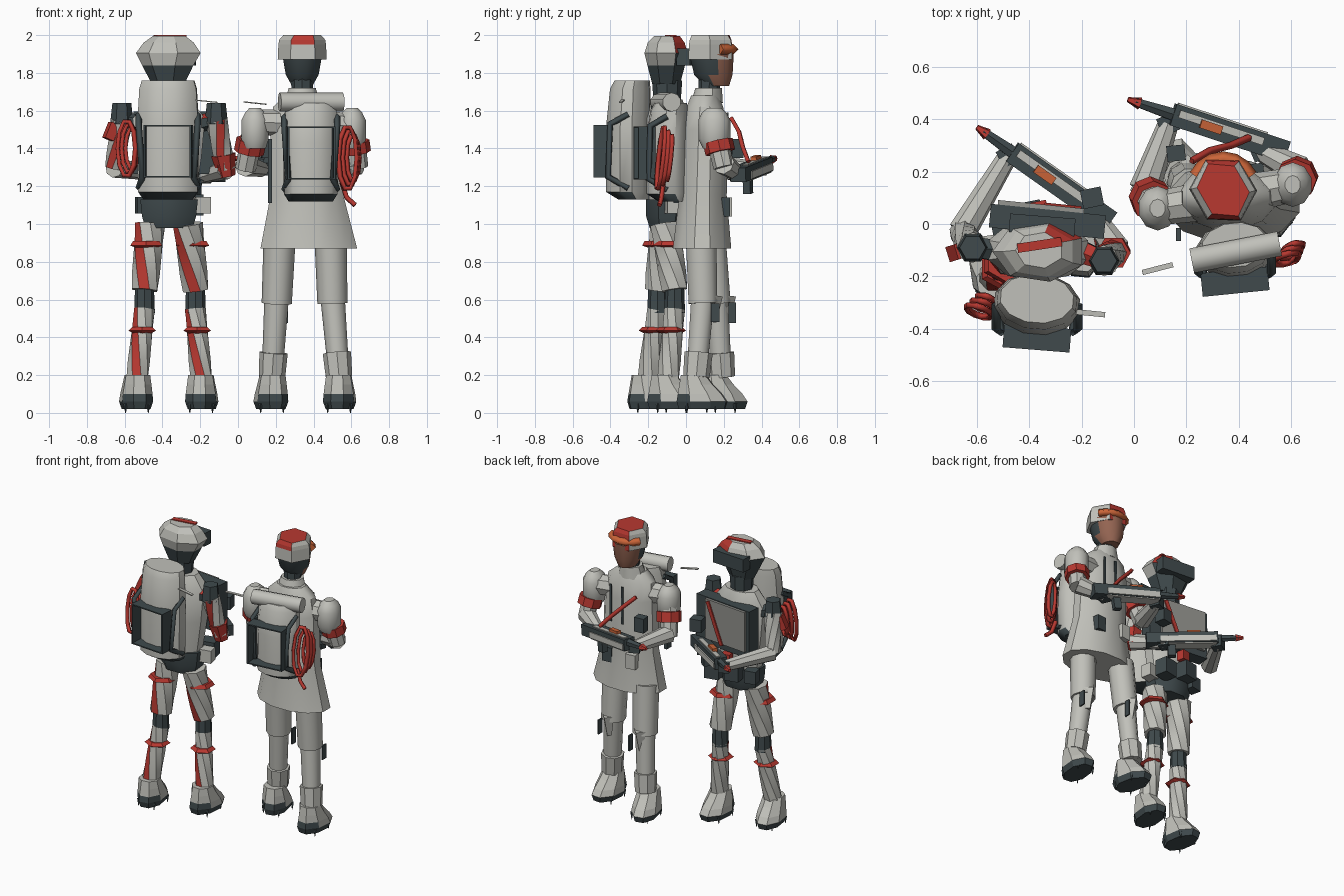
import bpy, bmesh, math
from mathutils import Vector, Matrix

if "Cube" in bpy.data.objects:
    bpy.data.objects.remove(bpy.data.objects["Cube"])


def mat(name, r, g, b):
    m = bpy.data.materials.new(name)
    m.diffuse_color = (r, g, b, 1)
    m.use_nodes = True
    m.node_tree.nodes["Principled BSDF"].inputs["Base Color"].default_value = m.diffuse_color
    return m


LIGHT = mat("light_grey", .53, .53, .49)
DARK = mat("dark_slate", .05, .068, .073)
RED = mat("red", .48, .04, .03)
ORANGE = mat("orange", .6, .13, .04)
SKIN = mat("brown_skin", .3, .13, .085)
GREY = mat("mid_grey", .3, .3, .28)


def finish(bm, name, mats, rule=None, smooth=True):
    bmesh.ops.recalc_face_normals(bm, faces=bm.faces)
    if rule:
        for f in bm.faces:
            f.material_index = rule(f.calc_center_median(), f.normal)
    me = bpy.data.meshes.new(name)
    bm.to_mesh(me)
    bm.free()
    ob = bpy.data.objects.new(name, me)
    bpy.context.collection.objects.link(ob)
    for m in mats:
        me.materials.append(m)
    if smooth:
        bpy.context.view_layer.objects.active = ob
        bpy.ops.object.select_all(action='DESELECT')
        ob.select_set(True)
        bpy.ops.object.shade_smooth_by_angle(angle=math.radians(38))
    return ob


def skin_rings(bm, rings, stripe=None):
    """Bridge rings of points, cap the ends, paint one column as a stripe."""
    vs = [[bm.verts.new(p) for p in r] for r in rings]
    n = len(vs[0])
    for a, b in zip(vs, vs[1:]):
        for i in range(n):
            f = bm.faces.new((a[i], a[(i + 1) % n], b[(i + 1) % n], b[i]))
            f.material_index = int(stripe is not None and i in stripe)
    bm.faces.new(vs[0])
    bm.faces.new(vs[-1])


def loft(name, rings, mats, n=10, rule=None, yaw=0, smooth=True):
    """Stack of ellipses: (z, centre x, centre y, radius x, radius y)."""
    bm = bmesh.new()
    out, c, s = [], math.cos(yaw), math.sin(yaw)
    for z, cx, cy, rx, ry in rings:
        pts = []
        for i in range(n):
            a = 2 * math.pi * (i + .5) / n
            x, y = rx * math.cos(a), ry * math.sin(a)
            pts.append((cx + x * c - y * s, cy + x * s + y * c, z))
        out.append(pts)
    skin_rings(bm, out)
    return finish(bm, name, mats, rule, smooth)


def limb(name, a, b, r0, r1, mats, n=8, stripe=None, twist=0, steps=1):
    """Tapered tube between two points, optionally with a winding stripe."""
    a, b = Vector(a), Vector(b)
    d = (b - a).normalized()
    u = d.cross(Vector((0, 1, 0) if abs(d.y) < .9 else (1, 0, 0))).normalized()
    v = d.cross(u)
    bm = bmesh.new()
    rings = []
    for k in range(steps + 1):
        t = k / steps
        r = r0 + (r1 - r0) * t
        rings.append([a.lerp(b, t) + r * (u * math.cos(g) + v * math.sin(g))
                      for g in (2 * math.pi * i / n + twist * t for i in range(n))])
    skin_rings(bm, rings, stripe)
    return finish(bm, name, mats)


def box(name, c, size, mats, yaw=0, roll=0, rule=None, frame=None):
    bm = bmesh.new()
    m = frame or Matrix()
    m = m @ Matrix.Translation(c) @ Matrix.Rotation(yaw, 4, 'Z') @ Matrix.Rotation(roll, 4, 'Y')
    bmesh.ops.create_cube(bm, size=1, matrix=m @ Matrix.Diagonal((*size, 1)))
    return finish(bm, name, mats, rule, False)


def cord(name, pts, r, m, closed=False):
    cu = bpy.data.curves.new(name, 'CURVE')
    cu.dimensions = '3D'
    cu.bevel_depth, cu.bevel_resolution, cu.use_fill_caps = r, 0, True
    sp = cu.splines.new('POLY')
    sp.points.add(len(pts) - 1)
    for p, q in zip(sp.points, pts):
        p.co = (*q, 1)
    sp.use_cyclic_u = closed
    cu.materials.append(m)
    bpy.context.collection.objects.link(bpy.data.objects.new(name, cu))


def foot(name, x, y, yaw):
    s, c = -math.sin(yaw), math.cos(yaw)
    prof = [(.02, .03, .075, .13), (.06, .03, .09, .143), (.1, .02, .086, .125),
            (.15, .0, .078, .095), (.2, -.015, .07, .07)]
    loft(name, [(z, x + s * o, y + c * o, rx, ry) for z, o, rx, ry in prof], [LIGHT, DARK], 8,
         lambda p, n: int(p.z < .05 or (n.y < -.3 and p.z < .09)), yaw, False)
    for dx in (-.06, .06):
        for dy in (-.05, .1):
            limb(name + "_stud", (x + dx, y + dy, .05), (x + dx, y + dy, 0), .012, .002, [DARK], 4)


def rifle(name, stock, muzzle):
    a, b = Vector(stock), Vector(muzzle)
    f = Matrix.Translation(a) @ (b - a).to_track_quat('X', 'Z').to_matrix().to_4x4()
    L = (b - a).length
    box(name + "_body", (.23, 0, 0), (.46, .085, .075), [DARK], frame=f)
    box(name + "_top_plate", (.27, -.01, .04), (.34, .03, .008), [LIGHT], frame=f)
    box(name + "_under_plate", (.27, 0, -.04), (.36, .075, .008), [LIGHT], frame=f)
    box(name + "_side_plate", (.27, -.045, -.012), (.36, .008, .04), [LIGHT], frame=f)
    box(name + "_sight", (.31, 0, .05), (.085, .033, .025), [ORANGE], frame=f)
    box(name + "_grip", (.16, 0, -.07), (.05, .04, .1), [DARK], frame=f)
    limb(name + "_barrel", f @ Vector((.44, 0, .01)), f @ Vector((L - .03, 0, .01)), .028, .018, [DARK], 6)
    limb(name + "_tip", f @ Vector((L - .05, 0, .01)), f @ Vector((L, 0, .01)), .025, .01, [RED], 5)


def pack(name, x, y, z0, z1, rx, ry, yaw):
    """Rounded backpack with an open rear frame and side rods."""
    h = z1 - z0
    loft(name, [(z0, x, y + .03, rx * .8, ry * .7), (z0 + .04, x, y, rx * .97, ry),
                (z0 + h * .6, x, y, rx, ry), (z0 + h * .93, x, y + .01, rx * .93, ry * .9),
                (z1, x, y + .02, rx * .85, ry * .78)], [LIGHT, DARK], 12,
         lambda p, n: int(n.z < -.4), yaw)
    f = Matrix.Translation((x, y - ry - .01, z0 + .255)) @ Matrix.Rotation(yaw, 4, 'Z')
    for s in (-1, 1):
        box(name + "_frame_side", (s * .123, 0, 0), (.01, .09, .28), [DARK], frame=f)
        box(name + "_frame_bar", (0, 0, s * .136), (.25, .09, .008), [DARK], frame=f)
        px = x + s * rx * .93
        cord(name + "_rod", [(px, y, z0 + .45), (px, y - ry * .8, z0 + .4),
                             (px - s * .02, y - ry * .9, z0 + .12), (px, y, z0 + .06)], .017, DARK)


def rope(name, x, y, z, rx, rz, yaw, m=RED):
    for k in range(3):
        s = 1 - .14 * k
        pts = [(s * math.cos(t), s * math.sin(t)) for t in (i * math.pi / 5 for i in range(10))]
        cord(name, [(x + (rx * p + .015 * k) * math.cos(yaw),
                     y + rx * p * math.sin(yaw) + .022 * (k - 1) + .018 * q, z + rz * q) for p, q in pts],
             .014, m, True)


# ---- Armoured figure: legs ----
for side, xh, xk, xf, yk, yf in (("left", -.465, -.495, -.535, -.15, -.205),
                                 ("right", -.265, -.225, -.195, -.06, -.1)):
    limb(side + "_thigh", (xh, -.11, 1.0), (xk, yk, .65), .08, .072, [LIGHT, RED], 8, [3], -1.15, 4)
    limb(side + "_knee", (xk, yk, .67), (xk, yk, .53), .05, .055, [DARK])
    limb(side + "_shin", (xk, yk, .55), (xf, yf + .005, .18), .055, .06, [LIGHT, RED], 8, [3], -1.15, 4)
    xt, xs = xh * .3 + xk * .7, xk * .7 + xf * .3
    loft(side + "_thigh_band", [(.875, xt, yk * .6 - .05, .06, .06), (.885, xt, yk * .6 - .05, .098, .092),
                                (.91, xt, yk * .6 - .05, .08, .08)], [RED], 6, smooth=False)
    loft(side + "_shin_band", [(.42, xs, yk - .02, .05, .05), (.435, xs, yk - .02, .084, .08),
                               (.455, xs, yk - .02, .06, .06)], [RED], 6, smooth=False)
    foot(side + "_armoured_boot", xf, yf, .15 if side == "left" else -.1)

# ---- Armoured figure: trunk ----
loft("hips", [(.98, -.365, -.1, .135, .1), (1.04, -.365, -.1, .155, .12), (1.13, -.365, -.1, .165, .12)], [DARK], 8)
loft("trunk", [(1.1, -.365, -.1, .14, .1), (1.35, -.365, -.1, .18, .12), (1.56, -.365, -.1, .2, .12),
               (1.66, -.365, -.1, .12, .08)], [LIGHT], 10)
box("chest_frame", (-.33, .01, 1.43), (.44, .09, .33), [DARK], -.1)
box("chest_plate", (-.355, .06, 1.45), (.33, .03, .28), [GREY], -.1)
box("chest_strap", (-.27, .07, 1.44), (.027, .009, .3), [RED], -.1, .4)
for px, py, pz, s, m in ((-.24, .03, 1.1, .1, DARK), (-.4, .04, 1.13, .1, DARK), (-.5, -.02, 1.1, .08, DARK),
                         (-.19, -.07, 1.1, .08, LIGHT), (-.16, .1, 1.42, .08, DARK), (-.36, .06, 1.22, .06, RED)):
    box("belt_pouch", (px, py, pz), (s, s * .9, s * 1.1), [m], .2)
pack("tall_pack", -.37, -.305, 1.13, 1.76, .168, .12, -.08)
rope("left_rope_coil", -.59, -.31, 1.4, .05, .15, -.3)

# ---- Armoured figure: head ----
limb("dark_neck", (-.365, -.1, 1.62), (-.365, -.1, 1.76), .07, .08, [DARK])
loft("armoured_head", [(1.74, -.365, -.105, .09, .075), (1.84, -.365, -.105, .143, .102),
                       (1.905, -.36, -.105, .18, .118), (1.96, -.36, -.105, .14, .1),
                       (1.994, -.36, -.1, .092, .07)], [LIGHT, DARK, RED], 7,
     lambda p, n: 1 if p.z < 1.85 or (p.z < 1.9 and n.y > .2) else
     (2 if p.z > 1.93 and p.x > -.32 and p.y > -.09 else 0), smooth=False)
box("visor", (-.35, -.005, 1.885), (.25, .07, .09), [DARK], -.08)
box("head_stripe", (-.36, -.08, 1.996), (.17, .035, .008), [RED], .15)

# ---- Armoured figure: arms and rifle ----
for side, sh, el, ha in (("left", (-.615, -.09, 1.6), (-.655, -.03, 1.3), (-.48, .26, 1.27)),
                         ("right", (-.115, -.14, 1.6), (-.065, -.1, 1.29), (-.19, .08, 1.25))):
    s, e = Vector(sh), Vector(el)
    left = side == "left"
    limb(side + "_dark_shoulder", s + Vector((0, 0, .04)), s - Vector((0, 0, .07)), .05, .062, [DARK], 6)
    limb(side + "_striped_upper_arm", s - Vector((0, 0, .05)), e, .06, .05, [LIGHT, RED], 8,
         [1] if left else [1, 5], 1.0, 4)
    if left:
        box("left_arm_flare", (-.672, -.105, 1.49), (.05, .06, .09), [RED], .3, .4)
    else:
        limb("right_elbow_guard", s.lerp(e, .75), s.lerp(e, 1.12), .066, .045, [RED], 6)
    limb(side + "_forearm", el, ha, .055, .038, [LIGHT])
    box(side + "_glove", ha, (.07, .07, .07), [DARK], .5)
    limb(side + "_shoulder_link", s - Vector((0, 0, .05)), (-.365 + (-.15 if left else .15), -.1, 1.53),
         .04, .05, [DARK, RED], 6, None if left else [2, 3])
rifle("left_rifle", (-.09, .01, 1.26), (-.6, .37, 1.3))

# ---- Coated figure: legs ----
for side, hip, knee, ank in (("left", (.22, .13, .92), (.205, .16, .58), (.18, .19, .19)),
                             ("right", (.49, .08, .92), (.5, .09, .58), (.535, .055, .19))):
    k, a = Vector(knee), Vector(ank)
    limb(side + "_trouser", hip, knee, .085, .08, [LIGHT], 10)
    limb(side + "_lower_leg", k + Vector((0, 0, .04)), ank, .065, .055, [LIGHT], 10)
    limb(side + "_gaiter", a.lerp(k, .33), ank, .075, .07, [LIGHT], 8)
    limb(side + "_knee_flap", k + Vector((0, .06, .04)), k + Vector((0, .05, -.1)), .045, .02, [LIGHT], 4)
    foot(side + "_coat_boot", ank[0], ank[1] - (.03 if side == "left" else 0), .2 if side == "left" else -.1)
box("left_knee_plate", (.26, .245, .53), (.009, .04, .11), [DARK])
box("right_knee_plate", (.56, .155, .53), (.009, .045, .1), [DARK])

# ---- Coated figure: coat, straps and pack ----
loft("coat", [(.87, .375, .085, .265, .16), (1.15, .365, .09, .2, .13), (1.5, .355, .1, .19, .125),
              (1.62, .35, .1, .17, .1), (1.68, .345, .1, .1, .075)], [LIGHT], 12)
loft("collar", [(1.64, .34, .11, .1, .085), (1.72, .34, .12, .075, .07)], [LIGHT], 10)
for x in (.34, .43):
    box("harness_strap", (x, .222, 1.46), (.016, .008, .26), [DARK])
cord("chest_sling", [(.22, .24, 1.56), (.29, .28, 1.49), (.37, .3, 1.41), (.44, .33, 1.33)], .014, RED)
for px, py, pz in ((.46, .2, 1.09), (.27, .21, 1.09), (.16, .27, 1.4)):
    box("coat_pouch", (px, py, pz), (.07, .06, .1), [DARK if px > .3 or pz > 1.3 else LIGHT], .1)
pack("short_pack", .385, -.1, 1.12, 1.64, .15, .11, .1)
limb("bedroll", (.22, -.14, 1.645), (.555, -.075, 1.645), .05, .05, [LIGHT], 10)
box("hanging_strap", (.17, -.04, 1.28), (.02, .05, .34), [DARK])
rope("right_rope_coil", .58, -.11, 1.35, .05, .17, .25)
cord("rope_tail", [(.55, -.12, 1.22), (.575, -.13, 1.14), (.62, -.14, 1.1)], .014, RED)

# ---- Coated figure: head ----
limb("slate_neck", (.34, .12, 1.66), (.34, .125, 1.78), .055, .06, [DARK])
loft("face", [(1.73, .34, .165, .055, .065), (1.79, .34, .145, .09, .105), (1.9, .34, .135, .11, .122)],
     [DARK, SKIN], 12, lambda p, n: int(p.y > .155 and n.z < .9))
loft("helmet", [(1.87, .34, .13, .128, .135), (1.95, .34, .13, .124, .132), (1.975, .34, .13, .12, .127),
                (2.0, .34, .13, .095, .115)], [LIGHT, RED], 6,
     lambda p, n: int(abs(p.x - .34) < .03 and (p.z > 1.96 or n.y > .5)), math.pi / 6, False)
cord("goggles", [(.34 + .118 * math.cos(t), .125 + .125 * math.sin(t), 1.925) for t in
                 (math.radians(27 + 21 * i) for i in range(7))], .027, ORANGE)

# ---- Coated figure: arms and rifle ----
for side, sh, el, ha in (("left", (.09, .06, 1.54), (.04, .13, 1.29), (.13, .38, 1.29)),
                         ("right", (.605, .15, 1.52), (.635, .2, 1.3), (.48, .28, 1.26))):
    s, e = Vector(sh), Vector(el)
    loft(side + "_shoulder_pad", [(1.4, s.x, s.y, .06, .06), (1.45, s.x, s.y, .075, .085),
                                  (1.55, s.x, s.y, .075, .085), (1.59, s.x, s.y, .055, .065),
                                  (1.615, s.x, s.y, .03, .035)], [LIGHT], 10)
    limb(side + "_sleeve", s, e, .06, .055, [LIGHT])
    limb(side + "_arm_band", s.lerp(e, .38), s.lerp(e, .64), .08, .08, [RED], 8)
    limb(side + "_lower_sleeve", e + Vector((0, 0, .02)), ha, .06, .04, [LIGHT])
    box(side + "_hand", ha, (.07, .07, .065), [DARK], .4)
    limb(side + "_shoulder_bridge", s, (.35, .1, 1.53), .065, .08, [LIGHT])
rifle("right_rifle", (.58, .275, 1.26), (-.025, .475, 1.34))

# ---- Loose fabric scraps ----
for c, yaw in (((.09, -.17, 1.64), .25), ((-.17, -.34, 1.65), -.1)):
    box("fabric_scrap", c, (.12, .02, .006), [LIGHT], yaw, .1)
